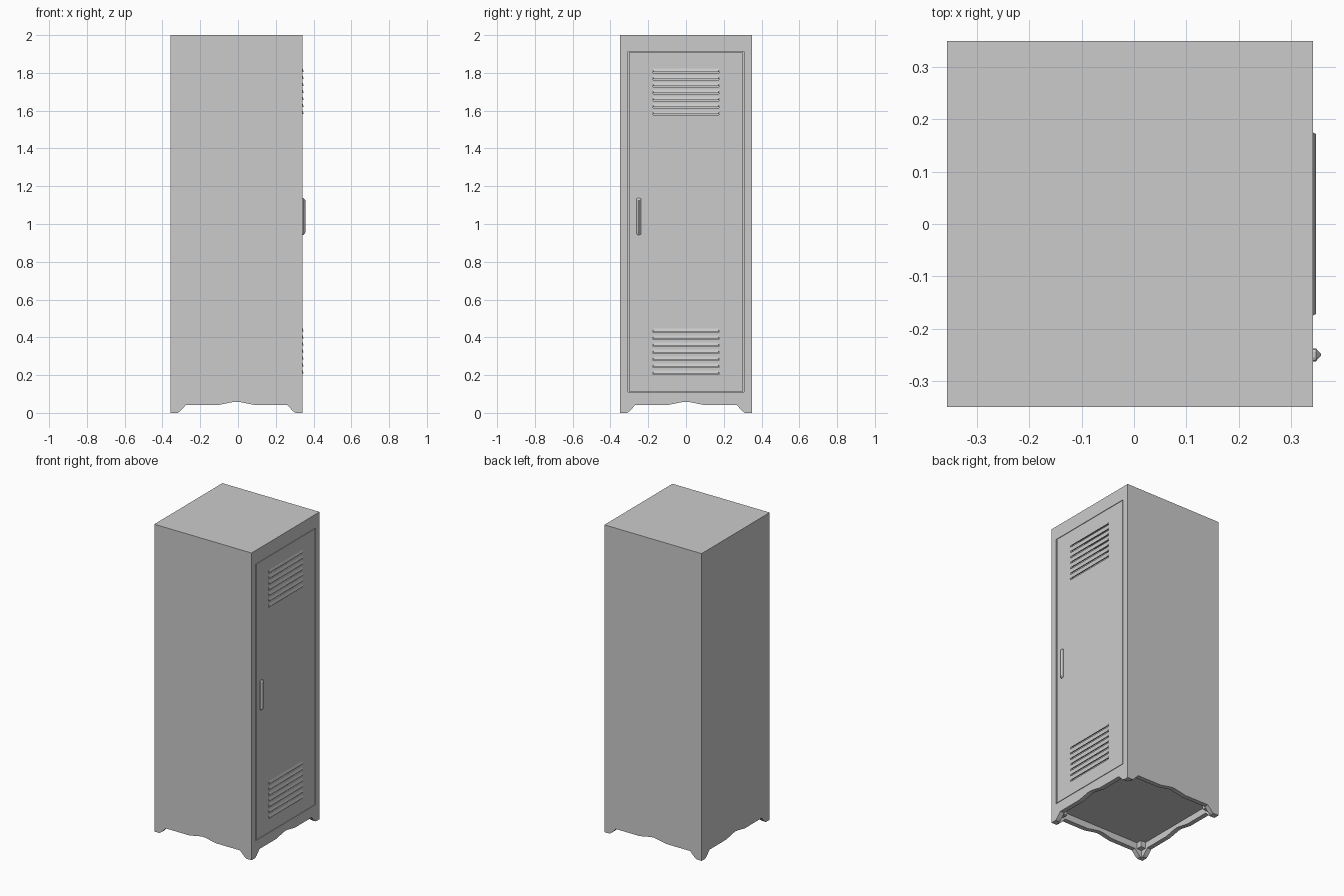
import bpy, bmesh
from mathutils import Matrix, Vector
from math import radians

if "Cube" in bpy.data.objects:
    bpy.data.objects.remove(bpy.data.objects["Cube"])

CX, H, T = -0.0075, 0.35, 0.03      # body centre, half width, sheet thickness
FACE = CX + H                       # plane of the door side


def finish(name, bm):
    bmesh.ops.recalc_face_normals(bm, faces=bm.faces)
    me = bpy.data.meshes.new(name)
    bm.to_mesh(me)
    bm.free()
    ob = bpy.data.objects.new(name, me)
    bpy.context.collection.objects.link(ob)
    return ob


def loft(name, loops):
    """Skin matching closed loops and cap both ends."""
    bm = bmesh.new()
    rows = [[bm.verts.new(p) for p in loop] for loop in loops]
    n = len(rows[0])
    for a, b in zip(rows, rows[1:]):
        for i in range(n):
            j = (i + 1) % n
            bm.faces.new((a[i], a[j], b[j], b[i]))
    bm.faces.new(rows[0])
    bm.faces.new(rows[-1])
    return finish(name, bm)


def boxes(name, spans):
    """One object from boxes given as (x0, x1, y0, y1, z0, z1)."""
    bm = bmesh.new()
    for x0, x1, y0, y1, z0, z1 in spans:
        m = Matrix.Translation(((x0 + x1) / 2, (y0 + y1) / 2, (z0 + z1) / 2))
        bmesh.ops.create_cube(bm, size=1, matrix=m @ Matrix.Diagonal((x1 - x0, y1 - y0, z1 - z0, 1)))
    return finish(name, bm)


def cut(ob, cutter):
    mod = ob.modifiers.new("cut", 'BOOLEAN')
    mod.operation, mod.solver, mod.object = 'DIFFERENCE', 'EXACT', cutter
    bpy.context.view_layer.objects.active = ob
    bpy.ops.object.modifier_apply(modifier=mod.name)
    bpy.data.objects.remove(cutter)


# Four mitred walls with a shaped skirt along the bottom
half = [(H, 2.0), (H, 0.0), (0.312, 0.0), (0.298, 0.01), (0.268, 0.042), (0.095, 0.042), (0.02, 0.057)]
outline = half + [(0, 0.059)] + [(-s, z) for s, z in reversed(half)]


def wall(name, k):
    rot = Matrix.Rotation(radians(90 * k), 3, 'Z')

    def ring(depth):
        lim = H - depth
        return [rot @ Vector((max(-lim, min(lim, s)), -lim, z)) + Vector((CX, 0, 0)) for s, z in outline]
    return loft(name, [ring(0), ring(T)])


walls = [wall(n, k) for k, n in enumerate(("left_wall", "door_frame", "right_wall", "back_wall"))]

# Top, floor and inner corner posts
boxes("top_panel", [(CX - H + T, FACE - T, -H + T, H - T, 1.97, 2.0)])
boxes("floor_panel", [(CX - H + T, FACE - T, -H + T, H - T, 0.085, 0.105)])
c = H - T - 0.018
boxes("corner_posts", [(CX + sx * c - 0.018, CX + sx * c + 0.018, sy * c - 0.018, sy * c + 0.018, 0.045, 0.09)
                       for sx in (-1, 1) for sy in (-1, 1)])

# Door opening, with a stop behind the gap
DY, Z0, Z1, GAP = 0.308, 0.11, 1.912, 0.007
cut(walls[1], boxes("opening", [(FACE - 0.1, FACE + 0.1, -DY, DY, Z0, Z1)]))
s0, s1 = FACE - 0.024, FACE - 0.015
boxes("door_stop", [(s0, s1, -DY - 0.005, -DY + 0.03, Z0, Z1), (s0, s1, DY - 0.03, DY + 0.005, Z0, Z1),
                    (s0, s1, -DY + 0.03, DY - 0.03, Z0 - 0.005, Z0 + 0.03),
                    (s0, s1, -DY + 0.03, DY - 0.03, Z1 - 0.03, Z1 + 0.005)])
door = boxes("door", [(FACE - 0.015, FACE, -DY + GAP, DY - GAP, Z0 + GAP / 2, Z1 - GAP / 2)])

# Vent slots and their hoods
vents = [base + 0.037 * i for base in (0.208, 1.583) for i in range(7)]
cut(door, boxes("slots", [(FACE - 0.05, FACE + 0.05, -0.174, 0.174, z - 0.005, z + 0.013) for z in vents]))
bm = bmesh.new()
for z in vents:
    tl, tr, bl, br, ol, o_r = [bm.verts.new(p) for p in (
        (FACE, -0.175, z + 0.017), (FACE, 0.175, z + 0.017),
        (FACE, -0.175, z), (FACE, 0.175, z),
        (FACE + 0.005, -0.172, z), (FACE + 0.005, 0.172, z))]
    for f in ((tl, tr, o_r, ol), (tl, ol, bl), (tr, br, o_r)):
        bm.faces.new(f)
finish("vent_hoods", bm)

# Ridged pull handle with rounded ends
HY, HZ = -0.25, 1.04


def handle_ring(x, w, h):
    r = w * 0.55
    pts = [(w, h - r), (w - r * 0.3, h - r * 0.3), (w - r, h)]
    pts += [(-y, z) for y, z in reversed(pts)]
    pts += [(-y, -z) for y, z in pts]
    return [(FACE + x, HY + y, HZ + z) for y, z in pts]


loft("handle", [handle_ring(-0.002, 0.0125, 0.097), handle_ring(0.005, 0.0125, 0.097),
                handle_ring(0.0145, 0.002, 0.085)])
